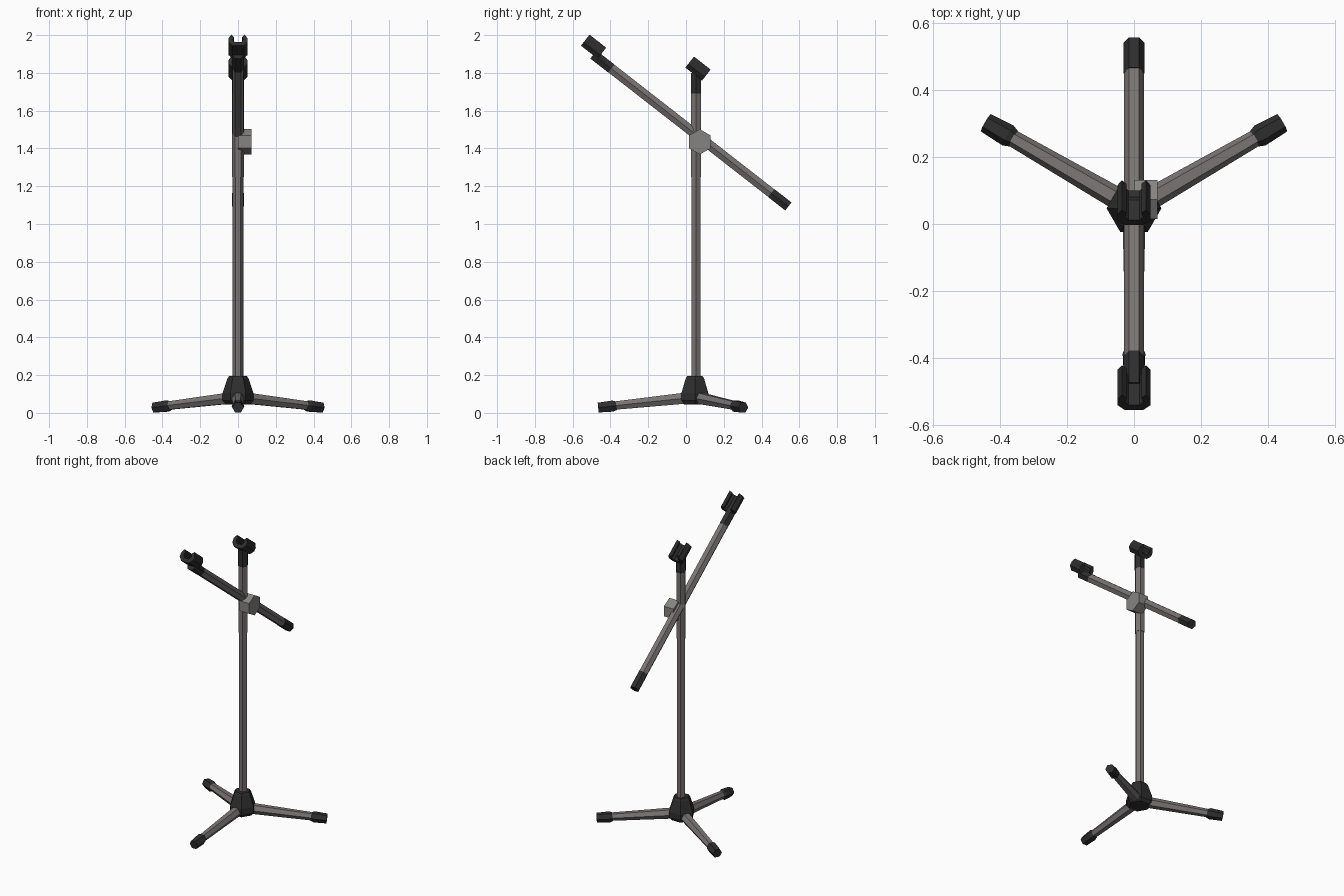
import bpy, bmesh, math
from mathutils import Vector

if "Cube" in bpy.data.objects:
    bpy.data.objects.remove(bpy.data.objects["Cube"])


def material(name, rgb):
    m = bpy.data.materials.new(name)
    m.diffuse_color = (*rgb, 1)
    m.use_nodes = True
    m.node_tree.nodes["Principled BSDF"].inputs["Base Color"].default_value = m.diffuse_color
    return m


METAL = material("warm grey metal", (0.19, 0.175, 0.17))
KNOB = material("light grey", (0.235, 0.23, 0.22))
BLACK = material("black plastic", (0.027, 0.027, 0.027))
CY = 0.047   # y of the base and pole


def finish(name, bm, mat):
    bmesh.ops.recalc_face_normals(bm, faces=bm.faces)
    me = bpy.data.meshes.new(name)
    bm.to_mesh(me)
    bm.free()
    me.materials.append(mat)
    ob = bpy.data.objects.new(name, me)
    bpy.context.collection.objects.link(ob)
    return ob


def skin(name, rings, mat):
    """Join equal-length rings of points into a closed solid."""
    bm = bmesh.new()
    rows = [[bm.verts.new(p) for p in ring] for ring in rings]
    n = len(rows[0])
    for a, b in zip(rows, rows[1:]):
        for i in range(n):
            j = (i + 1) % n
            bm.faces.new((a[i], a[j], b[j], b[i]))
    bm.faces.new(rows[0][::-1])
    bm.faces.new(rows[-1])
    return finish(name, bm, mat)


def hex_rod(name, stations, side, mat):
    """Six-sided rod through (point, radius) stations; corners point along side."""
    pts = [Vector(p) for p, r in stations]
    axis = (pts[-1] - pts[0]).normalized()
    u = Vector(side).normalized()
    v = axis.cross(u).normalized()
    rings = []
    for p, (_, r) in zip(pts, stations):
        rings.append([p + r * (math.cos(k * math.pi / 3) * u + math.sin(k * math.pi / 3) * v)
                      for k in range(6)])
    return skin(name, rings, mat)


X = (1, 0, 0)

# base hub and upright pole
hex_rod("base_hub", [((0, CY, 0.045), 0.065), ((0, CY, 0.065), 0.082), ((0, CY, 0.105), 0.082),
                     ((0, CY, 0.18), 0.057), ((0, CY, 0.195), 0.047)], X, BLACK)
PY = CY + 0.006
hex_rod("lower_pole", [((0, PY, 0.15), 0.028), ((0, PY, 1.27), 0.028)], X, METAL)
hex_rod("upper_pole", [((0, PY, 1.25), 0.031), ((0, PY, 1.69), 0.031)], X, METAL)
hex_rod("pole_sleeve", [((0, PY, 1.69), 0.032), ((0, PY, 1.80), 0.032)], X, BLACK)

# three legs with feet
for label, deg in (("front", -90), ("right", 30), ("left", 150)):
    a = math.radians(deg)
    d = Vector((math.cos(a), math.sin(a), 0))
    side = Vector((-d.y, d.x, 0))

    def at(r, z):
        return Vector((0, CY, z)) + d * r

    hex_rod(label + "_leg", [(at(0.04, 0.079), 0.034), (at(0.44, 0.037), 0.025)], side, METAL)
    hex_rod(label + "_foot", [(at(0.415, 0.038), 0.026), (at(0.435, 0.036), 0.034),
                              (at(0.512, 0.028), 0.030)], side, BLACK)

# tilted boom with black ends
low, high = Vector((0, 0.542, 1.093)), Vector((0, -0.49, 1.897))
d = (high - low).normalized()
n = Vector((0, -d.z, d.y))
if n.z < 0:
    n = -n
grip, neck = low + d * 0.115, high - d * 0.12
hex_rod("boom_arm", [(grip, 0.030), (neck, 0.030)], X, METAL)
hex_rod("boom_end_grip", [(low, 0.031), (grip, 0.031)], X, BLACK)
hex_rod("boom_neck", [(neck, 0.031), (high, 0.031)], X, BLACK)

# tightening knob on the right of the pivot
hex_rod("pivot_knob", [((0.0, 0.073, 1.435), 0.067), ((0.071, 0.073, 1.435), 0.067)],
        (0, 0, 1), KNOB)

# open clips: the half section is mirrored, then extruded along the boom direction
half = [(0.028, -0.036), (0.050, -0.012), (0.050, 0.014), (0.036, 0.038),
        (0.022, 0.022), (0.028, 0.004), (0.016, -0.012)]
section = half + [(-x, h) for x, h in reversed(half)]
for name, c in (("boom_clip", Vector((0, -0.490, 1.938))), ("pole_clip", Vector((0, 0.063, 1.822)))):
    rings = [[c + d * t + Vector((x, 0, 0)) + n * h for x, h in section] for t in (-0.056, 0.056)]
    skin(name, rings, BLACK)
